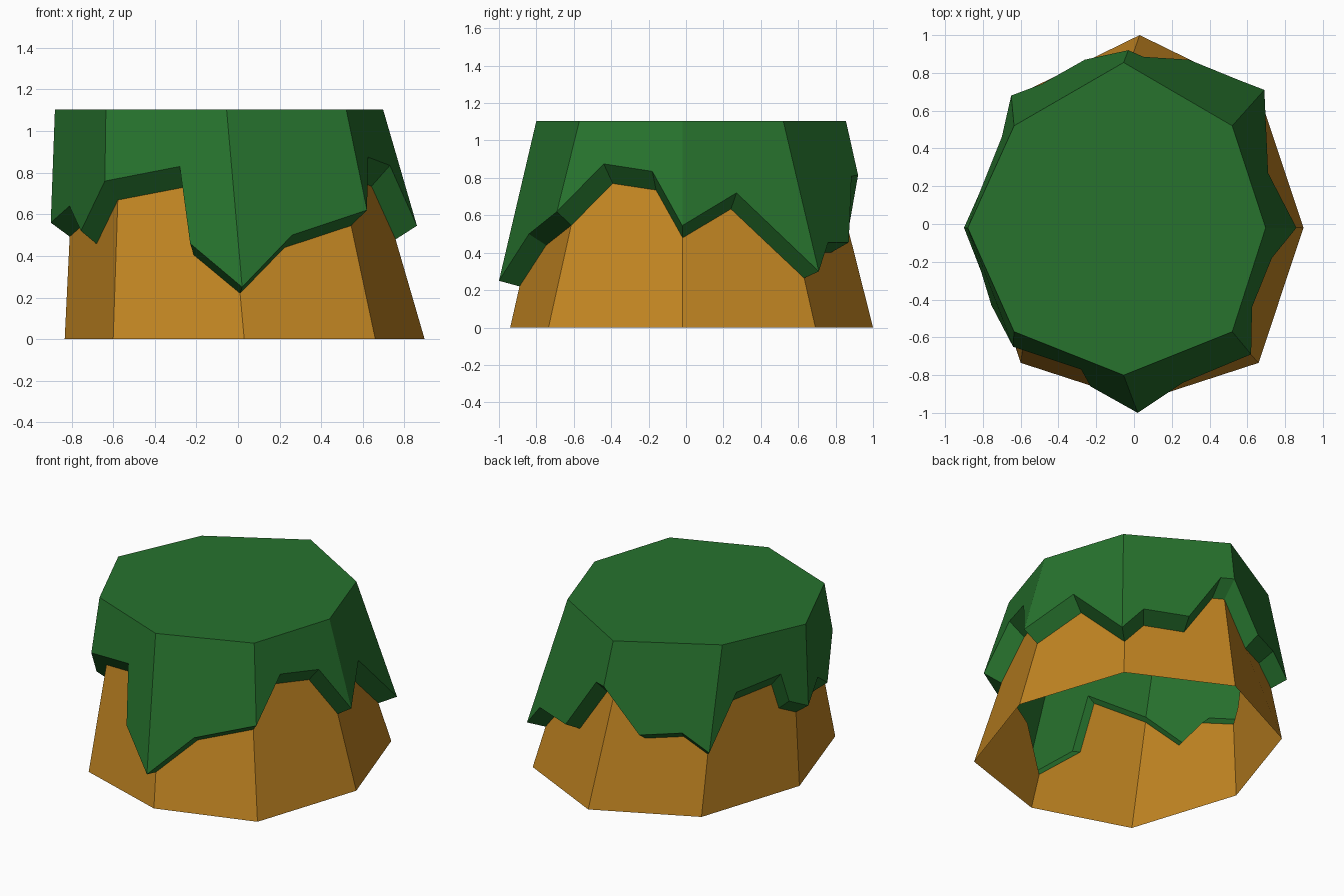
import bpy
import bmesh
from mathutils import Vector

if "Cube" in bpy.data.objects:
    bpy.data.objects.remove(bpy.data.objects["Cube"])


def material(name, rgb):
    mat = bpy.data.materials.new(name)
    mat.diffuse_color = (*rgb, 1)
    mat.use_nodes = True
    mat.node_tree.nodes["Principled BSDF"].inputs["Base Color"].default_value = mat.diffuse_color
    return mat


def ring(points, z):
    """Flat ring, counter-clockwise from the front corner."""
    return [Vector((x, y, z)) for x, y in points]


def build(name, mat, faces):
    """Make a flat-shaded shell from lists of points, welding shared corners."""
    bm = bmesh.new()
    for pts in faces:
        bm.faces.new([bm.verts.new(p) for p in pts])
    bmesh.ops.remove_doubles(bm, verts=bm.verts[:], dist=0.0005)
    mesh = bpy.data.meshes.new(name)
    bm.to_mesh(mesh)
    bm.free()
    mesh.materials.append(mat)
    obj = bpy.data.objects.new(name, mesh)
    bpy.context.collection.objects.link(obj)
    return obj


# Eight-sided rings at the ground and at the flat top
base = ring([(0.03, -0.94), (0.66, -0.735), (0.897, -0.02), (0.66, 0.692),
             (0.03, 1.0), (-0.60, 0.692), (-0.833, -0.02), (-0.60, -0.735)], 0)
top = ring([(-0.055, -0.80), (0.52, -0.57), (0.697, -0.02), (0.52, 0.52),
            (-0.055, 0.855), (-0.635, 0.52), (-0.88, -0.02), (-0.635, -0.57)], 1.105)

# Ragged grass hem, one row per side, each starting at a corner
hem = [
    [(0.02, -1.0, 0.25), (0.26, -0.84, 0.50)],
    [(0.62, -0.69, 0.62), (0.625, -0.44, 0.875), (0.73, -0.18, 0.835)],
    [(0.86, -0.02, 0.545), (0.71, 0.27, 0.72)],
    [(0.69, 0.71, 0.30), (0.56, 0.76, 0.455), (0.29, 0.87, 0.455), (0.05, 0.885, 0.81)],
    [(-0.03, 0.92, 0.815), (-0.26, 0.87, 0.53), (-0.49, 0.74, 0.555)],
    [(-0.65, 0.68, 0.44), (-0.70, 0.46, 0.78), (-0.82, 0.16, 0.82), (-0.84, 0.10, 0.62)],
    [(-0.90, -0.02, 0.56), (-0.81, -0.25, 0.64), (-0.755, -0.43, 0.52)],
    [(-0.64, -0.65, 0.76), (-0.28, -0.77, 0.83), (-0.23, -0.86, 0.46)],
]


def lip(p):
    """Inner edge of the hem: inward and down, where it meets the earth."""
    return Vector((p.x * 0.89 - 0.008, p.y * 0.89, p.z * 0.88))


green_faces, earth_faces = [top], []
for i in range(8):
    j = (i + 1) % 8
    outer = [Vector(p) for p in hem[i] + hem[j][:1]]
    inner = [lip(p) for p in outer]
    green_faces.append(outer + [top[j], top[i]])
    earth_faces.append([base[i], base[j]] + inner[::-1])
    for k in range(len(outer) - 1):
        green_faces.append([inner[k], inner[k + 1], outer[k + 1], outer[k]])

# Grass cap with overhanging hem, and the open-bottomed earth wall
build("grass_cap", material("grass", (0.020, 0.17, 0.027)), green_faces)
build("earth_wall", material("earth", (0.54, 0.235, 0.016)), earth_faces)
